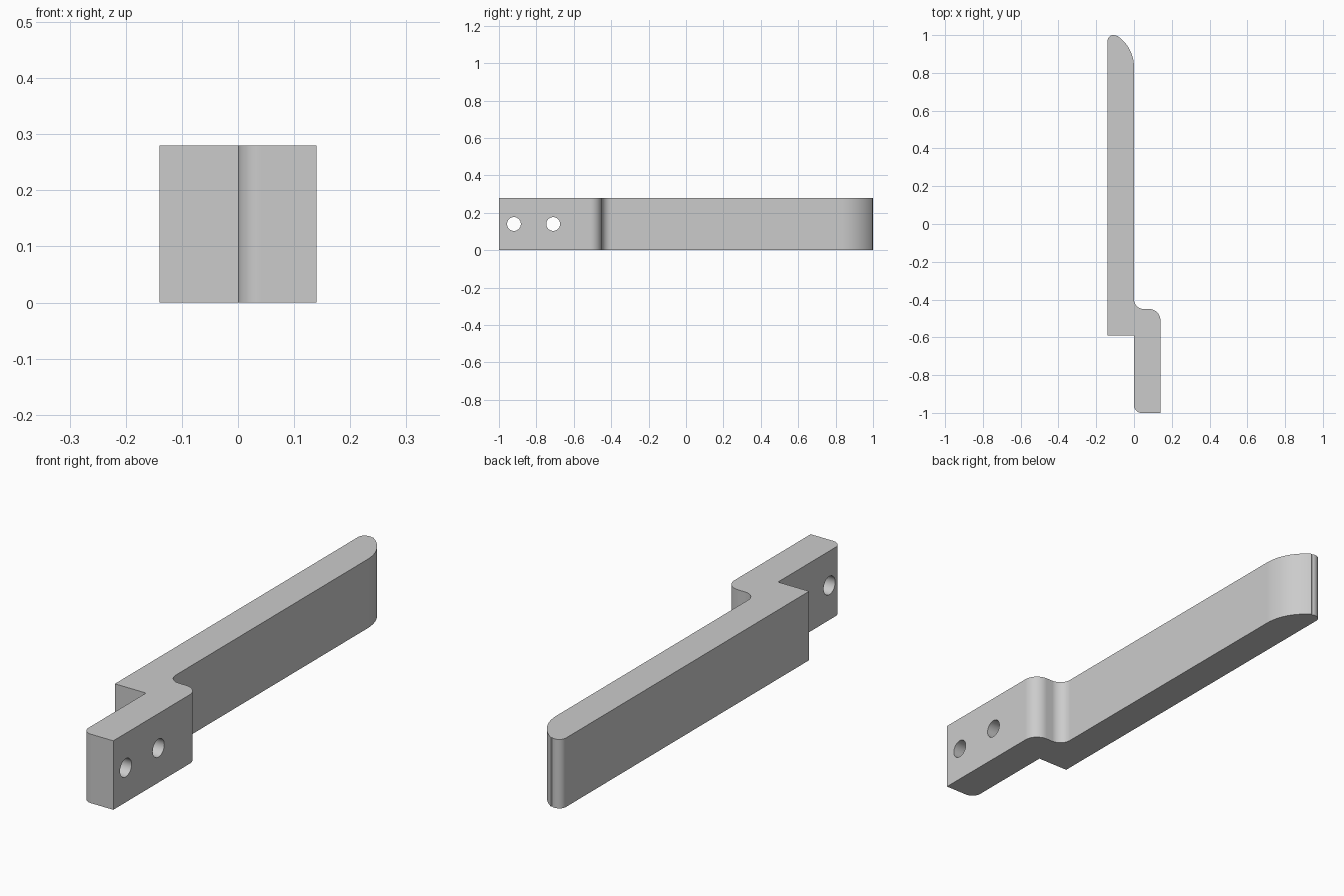
import bpy, bmesh
from math import radians, sin, cos
from mathutils import Matrix

if "Cube" in bpy.data.objects:
    bpy.data.objects.remove(bpy.data.objects["Cube"])

HEIGHT = 0.28
HALF = 0.14

grey = bpy.data.materials.new("Light grey")
grey.use_nodes = True
grey.diffuse_color = (0.6, 0.6, 0.6, 1)
grey.node_tree.nodes["Principled BSDF"].inputs["Base Color"].default_value = (0.6, 0.6, 0.6, 1)


def arc(cx, cy, r, start, end, steps=12):
    """Points on an arc, angles in degrees."""
    angles = [radians(start + (end - start) * i / steps) for i in range(steps + 1)]
    return [(cx + r * cos(a), cy + r * sin(a)) for a in angles]


def make_object(name, bm):
    bmesh.ops.recalc_face_normals(bm, faces=bm.faces[:])
    mesh = bpy.data.meshes.new(name)
    bm.to_mesh(mesh)
    bm.free()
    obj = bpy.data.objects.new(name, mesh)
    bpy.context.collection.objects.link(obj)
    mesh.materials.append(grey)
    return obj


# Plan outline of the offset arm, counter-clockwise
outline = [(-HALF, -0.59), (0, -0.59)]
outline += arc(0.04, -0.96, 0.04, 180, 270)          # rounded tab corner
outline += [(HALF, -1)]
outline += arc(HALF - 0.06, -0.51, 0.06, 0, 90)      # outer step
outline += arc(0.05, -0.40, 0.05, 270, 180)          # inner step
outline += arc(-0.2, 0.83, 0.2, 0, 57, 20)           # swept tip
outline += arc(-0.11, 0.97, 0.03, 60, 180)           # small nose

bm = bmesh.new()
base = bm.faces.new([bm.verts.new((x, y, 0)) for x, y in outline])
top = bmesh.ops.extrude_face_region(bm, geom=[base])["geom"]
bmesh.ops.translate(bm, vec=(0, 0, HEIGHT),
                    verts=[v for v in top if isinstance(v, bmesh.types.BMVert)])
# The bottom face is kept by the extrusion; restore it if it was dropped
if not any(all(v.co.z < 0.01 for v in f.verts) for f in bm.faces):
    bmesh.ops.holes_fill(bm, edges=[e for e in bm.edges if e.is_boundary])
arm = make_object("offset_arm", bm)

# Screw holes through the mounting tab
bm = bmesh.new()
for y in (-0.92, -0.71):
    place = Matrix.Translation((0.07, y, HEIGHT / 2)) @ Matrix.Rotation(radians(90), 4, 'Y')
    bmesh.ops.create_cone(bm, cap_ends=True, segments=40, radius1=0.037,
                          radius2=0.037, depth=0.3, matrix=place)
cutter = make_object("hole_cutter", bm)
cutter.hide_render = True

cut = arm.modifiers.new("Screw holes", 'BOOLEAN')
cut.operation = 'DIFFERENCE'
cut.solver = 'EXACT'
cut.object = cutter

bpy.ops.object.select_all(action='DESELECT')
bpy.context.view_layer.objects.active = arm
arm.select_set(True)
bpy.ops.object.modifier_apply(modifier=cut.name)
bpy.data.objects.remove(cutter)

# Smooth rounds, crisp rims, flat sides
bpy.ops.object.shade_smooth_by_angle(angle=radians(30))
weighted = arm.modifiers.new("Flat sides", 'WEIGHTED_NORMAL')
weighted.keep_sharp = True
